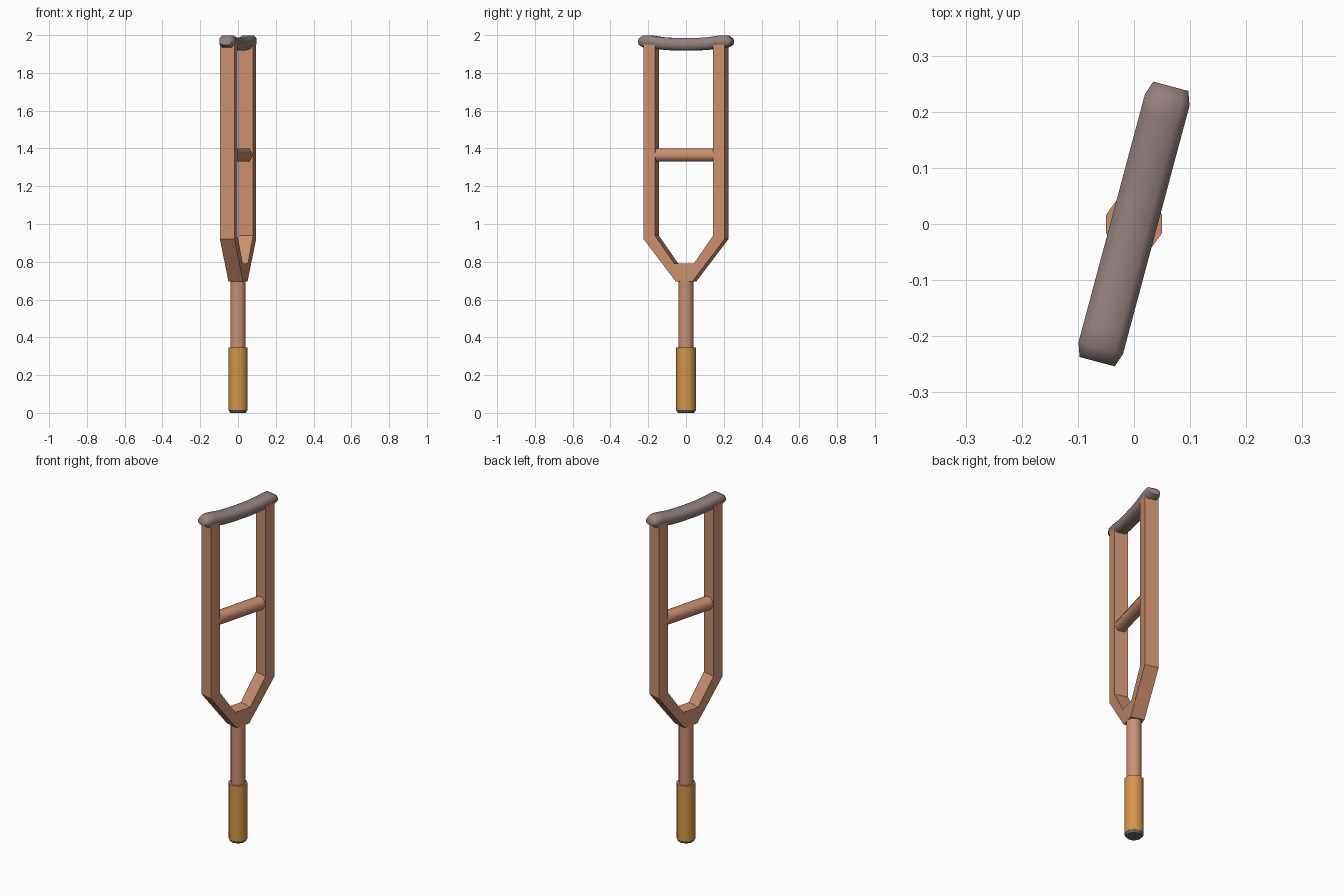
import bpy, bmesh, math

if "Cube" in bpy.data.objects:
    bpy.data.objects.remove(bpy.data.objects["Cube"])

YAW = math.radians(-15)  # the upper frame is turned about z


def mat(name, c):
    m = bpy.data.materials.new(name)
    m.diffuse_color = (*c, 1)
    m.use_nodes = True
    m.node_tree.nodes["Principled BSDF"].inputs["Base Color"].default_value = m.diffuse_color
    return m


WOOD = mat("tan wood", (0.60, 0.275, 0.155))
LEG = mat("rosy wood", (0.60, 0.28, 0.18))
GOLD = mat("golden sleeve", (0.66, 0.30, 0.065))
PAD = mat("grey padding", (0.29, 0.215, 0.21))
TIP = mat("dark rubber", (0.16, 0.13, 0.13))


def make(name, verts, faces, mats, yaw=0, smooth=None):
    me = bpy.data.meshes.new(name)
    me.from_pydata(verts, [], faces)
    bm = bmesh.new()
    bm.from_mesh(me)
    bmesh.ops.recalc_face_normals(bm, faces=bm.faces)
    bm.to_mesh(me)
    bm.free()
    for m in mats:
        me.materials.append(m)
    ob = bpy.data.objects.new(name, me)
    bpy.context.collection.objects.link(ob)
    ob.rotation_euler.z = yaw
    if smooth:
        bpy.ops.object.select_all(action='DESELECT')
        ob.select_set(True)
        bpy.context.view_layer.objects.active = ob
        bpy.ops.object.shade_smooth_by_angle(angle=math.radians(smooth))
    return ob


def loft(name, rings, mats, yaw=0, smooth=None):
    """Skin a list of equal-sized rings and cap both ends."""
    n = len(rings[0])
    faces = [(r * n + i, r * n + (i + 1) % n, (r + 1) * n + (i + 1) % n, (r + 1) * n + i)
             for r in range(len(rings) - 1) for i in range(n)]
    faces += [tuple(range(n)), tuple(range((len(rings) - 1) * n, len(rings) * n))]
    return make(name, [p for r in rings for p in r], faces, mats, yaw, smooth)


def ring(r, z, n=10):
    a0 = math.pi / 2
    return [(r * math.cos(a0 + math.tau * i / n), r * math.sin(a0 + math.tau * i / n), z)
            for i in range(n)]


# forked frame: one flat U outline (outer, inner) given thickness across local x
half = [((0.222, 1.955), (0.160, 1.955)), ((0.222, 0.92), (0.160, 0.94)),
        ((0.045, 0.695), (0.053, 0.79))]
path = half + [((-o[0], o[1]), (-i[0], i[1])) for o, i in reversed(half)]
T = 0.04
loft("forked_frame", [[(T, *o), (T, *i), (-T, *i), (-T, *o)] for o, i in path], [WOOD], YAW)

# hand grip between the rails
R = 0.039
loft("hand_grip", [[(R * math.cos(math.tau * i / 6), u, 1.365 + R * math.sin(math.tau * i / 6))
                    for i in range(6)] for u in (-0.165, 0.165)], [WOOD], YAW, 65)

# sagging armpit pad with chamfered ends: (along, centre z, width scale, height scale)
section = [(0.041, -0.014), (0.041, 0.015), (0.025, 0.033), (-0.025, 0.033),
           (-0.041, 0.015), (-0.041, -0.014), (-0.025, -0.033), (0.025, -0.033)]
side = [(0.254, 1.965, 0.79, 0.5), (0.229, 1.967, 1, 0.97), (0.195, 1.966, 1, 1),
        (0.12, 1.955, 1, 1), (0.05, 1.951, 1, 1)]
stations = side + [(-u, z, w, h) for u, z, w, h in reversed(side)]
loft("armpit_pad", [[(x * w, u, zc + z * h) for x, z in section] for u, zc, w, h in stations],
     [PAD], YAW, 60)

# lower leg
loft("lower_leg", [ring(0.041, 0.30), ring(0.041, 0.71)], [LEG], 0, 40)

# sleeve around the foot of the leg, with a wood-coloured top
sleeve = loft("foot_sleeve", [ring(0.0525, 0.015), ring(0.0525, 0.345)], [GOLD, WOOD], 0, 40)
for p in sleeve.data.polygons:
    p.material_index = 1 if p.normal.z > 0.9 else 0

# rubber tip
loft("rubber_tip", [ring(0.043, 0.0), ring(0.0525, 0.015)], [TIP])
